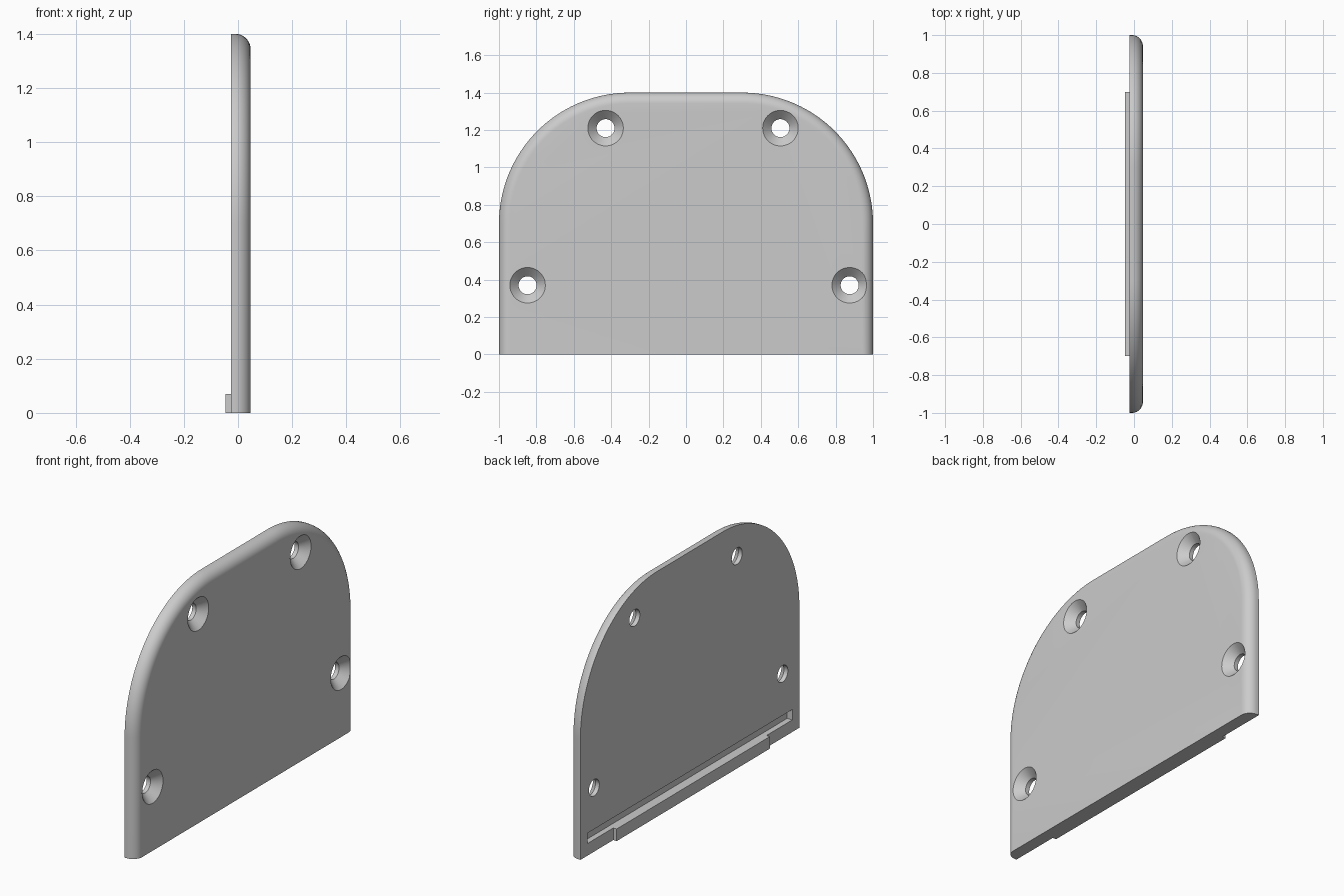
import bpy, bmesh, math
from mathutils import Matrix, Vector

cube = bpy.data.objects.get("Cube")
if cube:
    bpy.data.objects.remove(cube, do_unlink=True)

BACK, FACE, RIB = -0.025, 0.047, -0.047   # plate back, plate face, rib outer side
HEIGHT, CORNER, FILLET = 1.4, 0.7, 0.058

grey = bpy.data.materials.new("plain grey")
grey.use_nodes = True
colour = (0.6, 0.6, 0.6, 1)
grey.diffuse_color = colour
grey.node_tree.nodes["Principled BSDF"].inputs["Base Color"].default_value = colour


def finish(bm, name):
    bmesh.ops.recalc_face_normals(bm, faces=bm.faces)
    mesh = bpy.data.meshes.new(name)
    bm.to_mesh(mesh)
    bm.free()
    mesh.materials.append(grey)
    ob = bpy.data.objects.new(name, mesh)
    bpy.context.collection.objects.link(ob)
    return ob


def skin(bm, rings):
    """Bridge rings of points and cap both ends."""
    rings = [[bm.verts.new(p) for p in ring] for ring in rings]
    for a, b in zip(rings, rings[1:]):
        for i in range(len(a)):
            j = (i + 1) % len(a)
            bm.faces.new((a[i], a[j], b[j], b[i]))
    bm.faces.new(rings[0])
    bm.faces.new(rings[-1])


def box(name, lo, hi):
    bm = bmesh.new()
    lo, hi = Vector(lo), Vector(hi)
    size = hi - lo
    bmesh.ops.create_cube(bm, size=1, matrix=Matrix.Translation((lo + hi) / 2) @ Matrix.Diagonal((*size, 1)))
    return finish(bm, name)


def outline(x, inset, steps=40):
    """Arched outline, flat at the bottom, moved inwards by inset."""
    r = CORNER - inset
    arc = [(1 - CORNER + r * math.cos(a), HEIGHT - CORNER + r * math.sin(a))
           for a in (math.pi / 2 * k / steps for k in range(steps + 1))]
    half = [(1 - inset, 0)] + arc
    return [(x, y, z) for y, z in half] + [(x, -y, z) for y, z in reversed(half)]


def cut(ob, cutter):
    mod = ob.modifiers.new(cutter.name, "BOOLEAN")
    mod.operation, mod.solver, mod.object = "DIFFERENCE", "EXACT", cutter
    cutter.hide_render = True
    cutter.hide_set(True)
    bpy.context.view_layer.objects.active = ob
    bpy.ops.object.modifier_apply(modifier=mod.name)
    bpy.data.objects.remove(cutter, do_unlink=True)


# Arched plate with a rounded front edge
bm = bmesh.new()
rings = [outline(BACK, 0)]
for k in range(11):
    a = math.pi / 2 * k / 10
    rings.append(outline(FACE - FILLET + FILLET * math.sin(a), FILLET * (1 - math.cos(a))))
skin(bm, rings)
plate = finish(bm, "arched_plate")

# Countersunk screw holes: (x, radius) profile from back to front
profile = [(BACK - 0.05, 0.048), (FACE - 0.047, 0.048), (FACE, 0.095), (FACE + 0.05, 0.095)]
bm = bmesh.new()
for cy, cz in ((-0.43, 1.21), (0.505, 1.21), (-0.847, 0.37), (0.875, 0.37)):
    skin(bm, [[(x, cy + r * math.cos(t), cz + r * math.sin(t))
               for t in (2 * math.pi * k / 48 for k in range(48))] for x, r in profile])
cut(plate, finish(bm, "screw_hole_cutter"))

# Long groove in the back
cut(plate, box("groove_cutter", (BACK - 0.05, -0.935, 0.07), (BACK + 0.033, 0.935, 0.13)))

# Rib along the bottom of the back
box("bottom_rib", (RIB, -0.7, 0), (BACK, 0.7, 0.07))

# Smooth curves, sharp corners
bpy.ops.object.select_all(action="DESELECT")
plate.select_set(True)
bpy.context.view_layer.objects.active = plate
bpy.ops.object.shade_smooth_by_angle(angle=math.radians(30))
